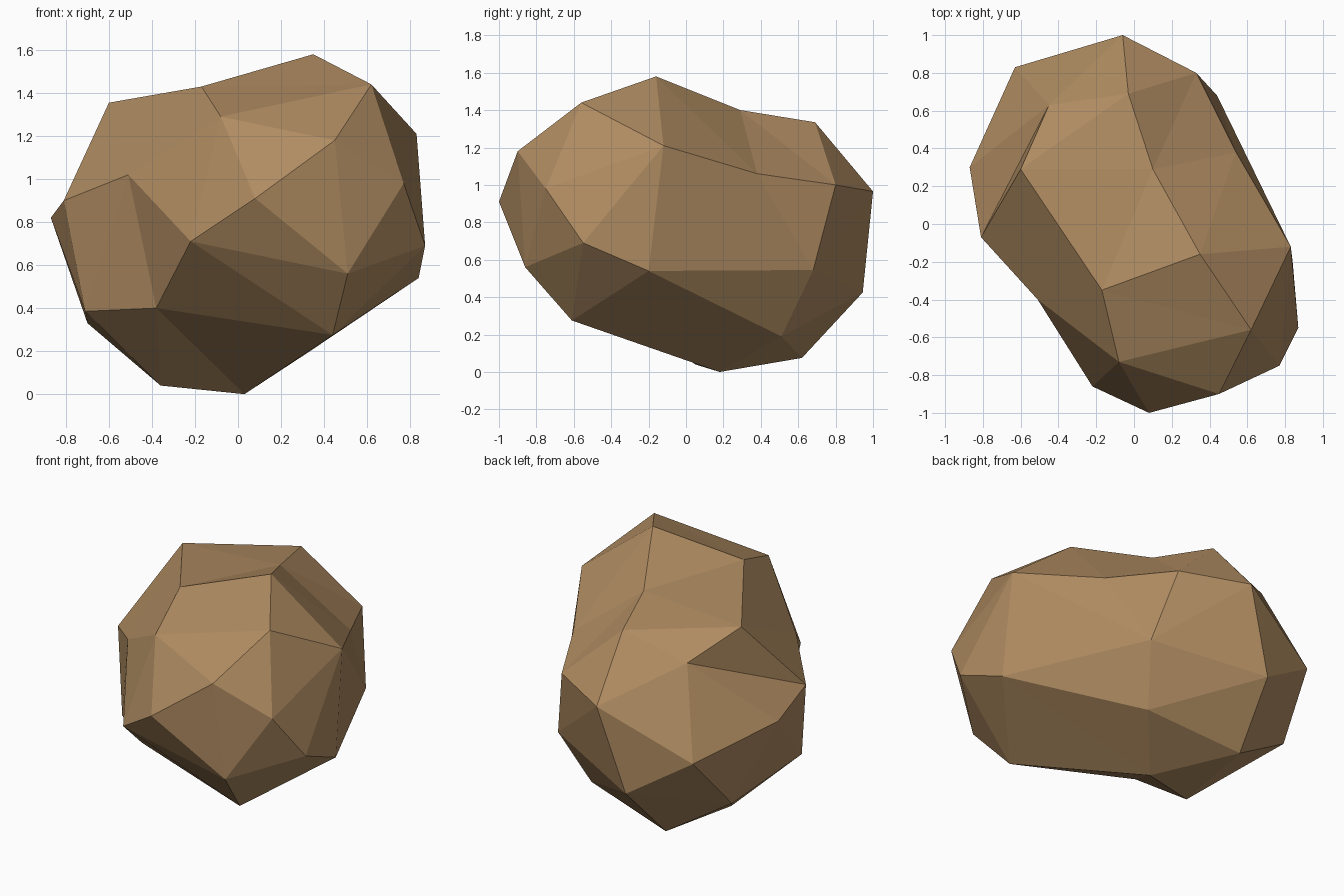
import bpy, bmesh
from mathutils import Vector

if "Cube" in bpy.data.objects:
    bpy.data.objects.remove(bpy.data.objects["Cube"])

# Corner points of the boulder, grouped by where they sit
CORNERS = {
    # crown
    "A": (0.35, -0.16, 1.58), "B": (0.62, -0.56, 1.44), "C": (-0.17, -0.35, 1.43),
    "D": (0.10, 0.29, 1.40), "E": (-0.60, 0.29, 1.355), "F": (-0.03, 0.69, 1.335),
    "R": (-0.08, -0.73, 1.29), "n": (-0.45, 0.63, 1.21),
    # right side
    "G": (0.83, -0.12, 1.21), "H": (0.54, 0.38, 1.06), "I": (0.87, -0.55, 0.69),
    "J": (0.84, -0.20, 0.54), "Q": (0.77, -0.75, 0.98),
    # front
    "N": (0.08, -1.0, 0.91), "O": (0.45, -0.90, 1.18), "P": (0.51, -0.86, 0.56),
    "S": (-0.22, -0.86, 0.71), "T": (-0.38, -0.44, 0.40),
    # left side
    "U": (-0.51, -0.40, 1.02), "V": (-0.81, -0.07, 0.90), "W": (-0.87, 0.30, 0.82),
    "X": (-0.71, -0.17, 0.385), "Y": (-0.70, 0.53, 0.33), "Z": (-0.63, 0.83, 0.68),
    # back
    "a": (-0.06, 1.0, 0.965), "b": (0.44, 0.68, 0.545), "c": (0.33, 0.80, 1.0),
    "f": (-0.23, 0.945, 0.425),
    # underside
    "K": (0.44, -0.61, 0.275), "L": (0.03, 0.18, 0.0), "M": (-0.36, 0.05, 0.04),
    "d": (0.32, 0.51, 0.19), "e": (-0.29, 0.62, 0.075),
}
# Ridges and valleys that must run between particular corners
RIDGES = ["aFDABONS", "ACEVnE", "CRBGbcHbJ", "RNPOROQPKSTKLT", "TXWYZ", "PIKJGH",
          "JIGQI", "Jdbfd", "dLMTUSRUVX", "cafe", "UCDEFnaZWn", "nZfYe", "VWVU",
          "edLe", "MXM", "MeYM"]
CENTRE = Vector((0, 0, 0.78))

# Skin the corners: hull them on a sphere, so hollows survive
bm = bmesh.new()
vert = {k: bm.verts.new((Vector(p) - CENTRE).normalized()) for k, p in CORNERS.items()}
bmesh.ops.convex_hull(bm, input=list(bm.verts))

# Turn diagonals until the ridges are in place
wanted = {frozenset(p) for path in RIDGES for p in zip(path, path[1:])}
name = {v: k for k, v in vert.items()}


def turn_towards(pair):
    for e in list(bm.edges):
        if len(e.link_faces) != 2 or frozenset(name[v] for v in e.verts) in wanted:
            continue
        tips = {name[v] for f in e.link_faces for v in f.verts if v not in e.verts}
        if tips == set(pair):
            bmesh.utils.edge_rotate(e, True)
            return


for _ in range(4):
    for pair in sorted(wanted, key=sorted):
        p, q = sorted(pair)
        if bm.edges.get((vert[p], vert[q])) is None:
            turn_towards(pair)

# Move the corners out to their real places
for k, p in CORNERS.items():
    vert[k].co = p
bmesh.ops.recalc_face_normals(bm, faces=list(bm.faces))

mesh = bpy.data.meshes.new("boulder")
bm.to_mesh(mesh)
bm.free()
stone = bpy.data.materials.new("tan stone")
stone.diffuse_color = (0.43, 0.26, 0.12, 1)
stone.use_nodes = True
stone.node_tree.nodes["Principled BSDF"].inputs["Base Color"].default_value = stone.diffuse_color
mesh.materials.append(stone)
boulder = bpy.data.objects.new("boulder", mesh)
bpy.context.collection.objects.link(boulder)
